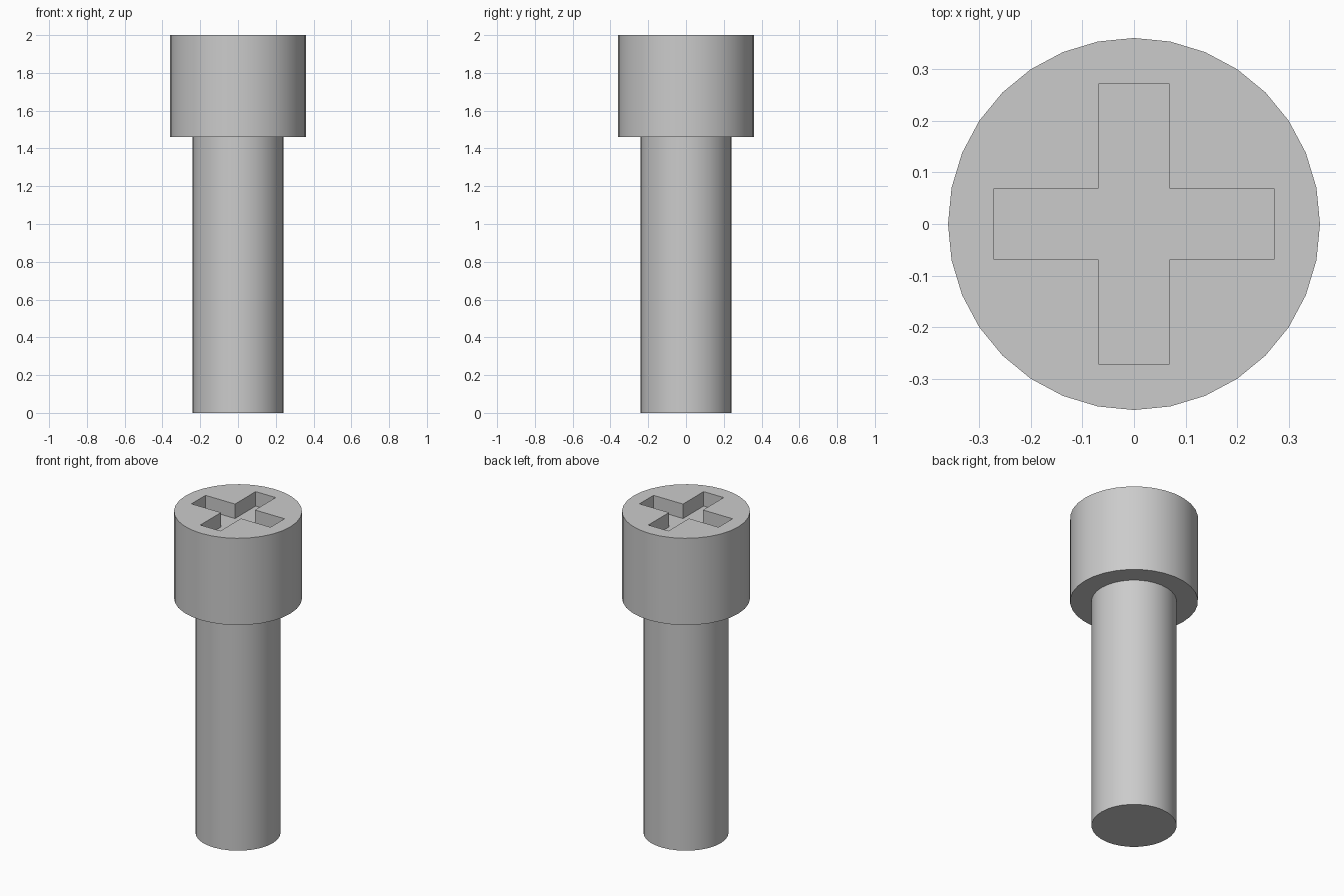
import bpy
import bmesh
from math import radians

cube = bpy.data.objects.get("Cube")
if cube:
    bpy.data.objects.remove(cube, do_unlink=True)

HEAD_RADIUS, SHAFT_RADIUS = 0.361, 0.24
SHOULDER, TOP = 1.46, 2.0
SLOT_HALF, SLOT_REACH, SLOT_DEPTH = 0.069, 0.272, 0.09

# Plain grey metal
grey = bpy.data.materials.new("grey_metal")
grey.use_nodes = True
colour = (0.6, 0.6, 0.6, 1.0)
grey.diffuse_color = colour
grey.node_tree.nodes["Principled BSDF"].inputs["Base Color"].default_value = colour


def cylinder(name, radius, bottom, top):
    bpy.ops.mesh.primitive_cylinder_add(
        vertices=32, radius=radius, depth=top - bottom,
        location=(0, 0, (bottom + top) / 2))
    obj = bpy.context.object
    obj.name = name
    obj.data.materials.append(grey)
    return obj


def cross_cutter():
    """Extruded plus shape, one corner triple per quarter turn."""
    bm = bmesh.new()
    points = []
    x, y = SLOT_HALF, SLOT_REACH
    quarter = [(y, -x), (y, x), (x, x)]
    for _ in range(4):
        points += quarter
        quarter = [(-b, a) for a, b in quarter]
    face = bm.faces.new([bm.verts.new((a, b, TOP - SLOT_DEPTH)) for a, b in points])
    ext = bmesh.ops.extrude_face_region(bm, geom=[face])
    tops = [v for v in ext["geom"] if isinstance(v, bmesh.types.BMVert)]
    bmesh.ops.translate(bm, verts=tops, vec=(0, 0, SLOT_DEPTH * 2))
    bmesh.ops.recalc_face_normals(bm, faces=bm.faces)
    mesh = bpy.data.meshes.new("slot_cutter")
    bm.to_mesh(mesh)
    bm.free()
    mesh.materials.append(grey)
    obj = bpy.data.objects.new("slot_cutter", mesh)
    bpy.context.collection.objects.link(obj)
    obj.hide_render = True
    return obj


# Shaft and head
shaft = cylinder("shaft", SHAFT_RADIUS, 0, SHOULDER)
head = cylinder("head", HEAD_RADIUS, SHOULDER, TOP)

# Cross-shaped driver recess
cutter = cross_cutter()
cut = head.modifiers.new("driver_recess", "BOOLEAN")
cut.operation = "DIFFERENCE"
cut.solver = "EXACT"
cut.object = cutter
bpy.context.view_layer.objects.active = head
bpy.ops.object.modifier_apply(modifier=cut.name)
bpy.data.objects.remove(cutter, do_unlink=True)

# Smooth sides, sharp rims
for obj in (shaft, head):
    bpy.ops.object.select_all(action="DESELECT")
    obj.select_set(True)
    bpy.context.view_layer.objects.active = obj
    bpy.ops.object.shade_smooth_by_angle(angle=radians(30))
